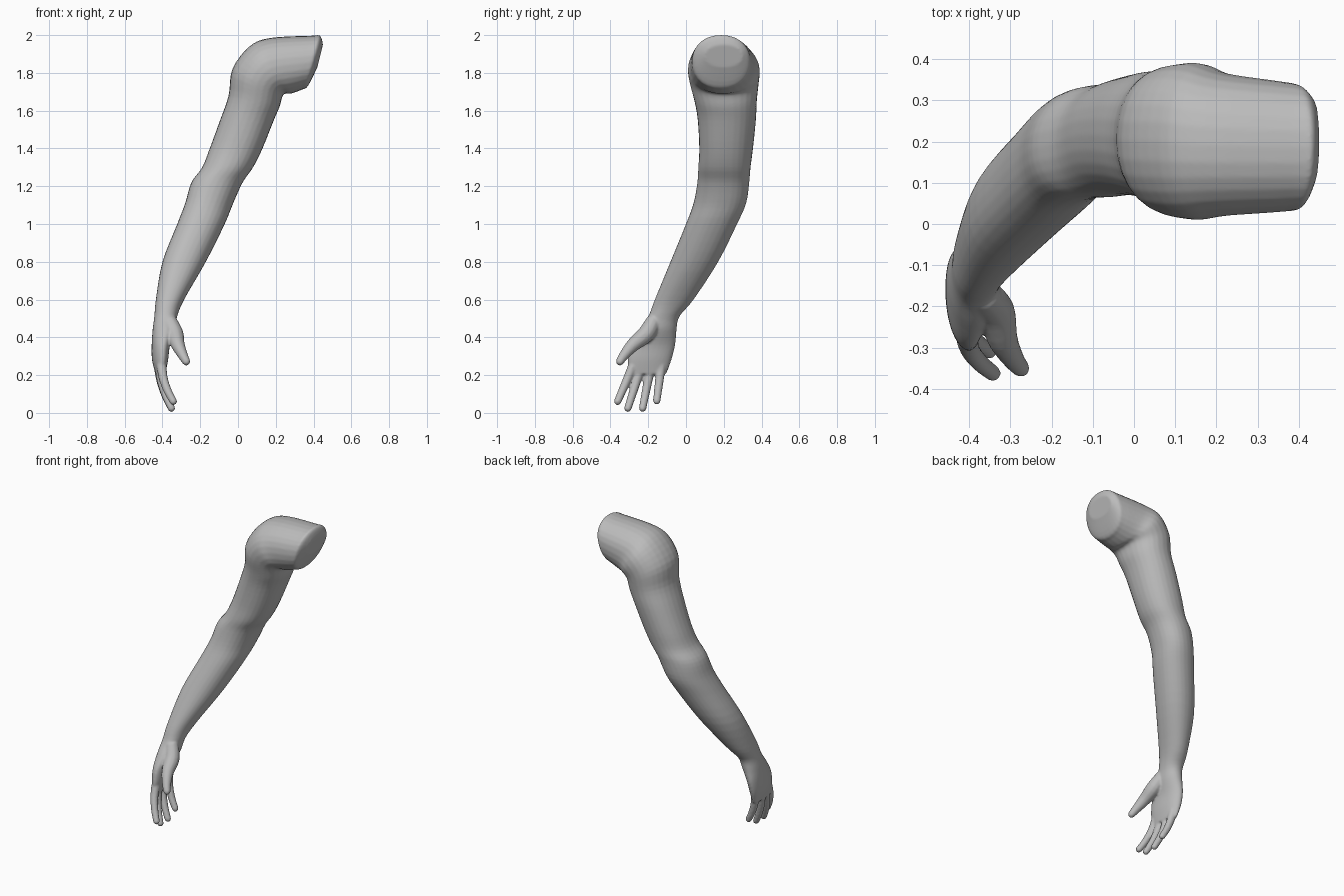
import bpy, bmesh
from math import cos, sin, pi, sqrt, copysign
from mathutils import Vector

old = bpy.data.objects.get("Cube")
if old:
    bpy.data.objects.remove(old)

SIDES = 28
STEPS = 4
bm = bmesh.new()


def spline(rows):
    """Catmull-Rom interpolation through rows of numbers."""
    rows = [Vector(r) for r in rows]
    pts = [rows[0]] + rows + [rows[-1]]
    out = []
    for a, b, c, d in zip(pts, pts[1:], pts[2:], pts[3:]):
        for i in range(STEPS):
            t = i / STEPS
            out.append(0.5 * (2 * b + (c - a) * t + (2 * a - 5 * b + 4 * c - d) * t ** 2
                              + (3 * b - a - 3 * c + d) * t ** 3))
    return out + [rows[-1]]


def loft(rings):
    """Skin a list of point rings into a closed solid."""
    rings = [[bm.verts.new(p) for p in ring] for ring in rings]
    for r, s in zip(rings, rings[1:]):
        for i in range(len(r)):
            j = (i + 1) % len(r)
            bm.faces.new((r[i], r[j], s[j], s[i]))
    bm.faces.new(rings[0][::-1])
    bm.faces.new(rings[-1])


def limb_ring(row):
    """Skewed oval between an outer and an inner point, with a depth range."""
    xo, zo, xi, zi, y0, y1, skew = row
    ring = []
    for i in range(SIDES):
        t = 2 * pi * i / SIDES
        c, s = (copysign(abs(v) ** 0.92, v) for v in (cos(t), sin(t)))
        w = skew * c + sqrt(1 - skew * skew) * s
        ring.append(((xo + xi) / 2 + (xi - xo) / 2 * c,
                     (y0 + y1) / 2 + (y1 - y0) / 2 * w,
                     (zo + zi) / 2 + (zi - zo) / 2 * c))
    return ring


def finger(rows):
    """Tapered tube with a round tip; rows are x, y, z, radius."""
    rows = spline(rows)
    pts = [Vector(r[:3]) for r in rows]
    rings = []
    for i, p in enumerate(pts):
        d = (pts[min(i + 1, len(pts) - 1)] - pts[max(i - 1, 0)]).normalized()
        u = d.cross(Vector((0, 1, 0))).normalized()
        v = d.cross(u)
        rings.append([p + rows[i][3] * (cos(k * pi / 6) * u + sin(k * pi / 6) * v)
                      for k in range(12)])
    loft(rings)
    ball = bmesh.ops.create_icosphere(bm, subdivisions=2, radius=rows[-1][3])
    bmesh.ops.translate(bm, verts=ball["verts"], vec=pts[-1])


# Shoulder stump: outer x, z, inner x, z, depth range, skew
shoulder = [
    (.45, 1.95, .42, 1.83, .10, .30, 0),
    (.435, 1.997, .37, 1.73, .04, .335, 0),
    (.39, 1.997, .335, 1.71, .03, .345, 0),
    (.17, 1.985, .28, 1.69, .02, .365, 0),
    (.06, 1.94, .25, 1.69, .01, .39, 0),
    (-.03, 1.82, .235, 1.675, .02, .385, 0),
    (-.05, 1.68, .22, 1.62, .045, .375, 0),
]

# Upper arm, forearm and palm: height, x range, depth range, skew
level = [
    (1.55, -.095, .19, .062, .37, 0),
    (1.4, -.15, .13, .07, .355, 0),
    (1.3, -.19, .08, .065, .342, .05),
    (1.22, -.247, .025, .06, .335, .1),
    (1.11, -.28, -.025, .04, .318, .15),
    (1.0, -.322, -.07, .0, .27, .15),
    (.8, -.4, -.17, -.082, .17, .15),
    (.6, -.435, -.285, -.165, .04, .1),
    (.51, -.443, -.322, -.2, -.035, 0),
    (.44, -.452, -.335, -.25, -.05, -.1),
    (.36, -.457, -.36, -.295, -.058, -.2),
    (.28, -.455, -.37, -.307, -.078, -.25),
    (.205, -.437, -.385, -.302, -.105, -.25),
]
limb = shoulder + [(a, z, b, z, y0, y1, k) for z, a, b, y0, y1, k in level]
loft([limb_ring(row) for row in spline(limb)])

# Thumb with its fleshy base
finger([(-.365, -.17, .49, .04), (-.335, -.21, .42, .046), (-.318, -.28, .36, .037),
        (-.292, -.328, .305, .027), (-.274, -.35, .272, .022)])

# Four fingers: knuckle and tip positions, curling inward
fingers = {
    "index": ((-.405, -.28, .25), (-.342, -.362, .06)),
    "middle": ((-.415, -.235, .25), (-.352, -.308, .024)),
    "ring": ((-.42, -.185, .25), (-.352, -.23, .024)),
    "little": ((-.415, -.13, .26), (-.35, -.155, .063)),
}
for knuckle, tip in fingers.values():
    a, b = Vector(knuckle), Vector(tip)
    rows = []
    for t, r in ((0, .027), (.35, .024), (.7, .022), (1, .02)):
        p = a.lerp(b, t)
        p.x -= .055 * t * (1 - t)
        rows.append((*p, r))
    finger(rows)

bmesh.ops.recalc_face_normals(bm, faces=bm.faces[:])
mesh = bpy.data.meshes.new("arm_with_hand")
bm.to_mesh(mesh)
bm.free()
arm = bpy.data.objects.new("arm_with_hand", mesh)
bpy.context.collection.objects.link(arm)
for poly in mesh.polygons:
    poly.use_smooth = True

# Fuse the parts into one soft skin
remesh = arm.modifiers.new("fuse", "REMESH")
remesh.mode = "VOXEL"
remesh.voxel_size = 0.006
remesh.use_smooth_shade = True
soften = arm.modifiers.new("soften", "SMOOTH")
soften.factor = 0.5
soften.iterations = 7

# Plain grey skin
grey = (.5, .5, .5, 1)
mat = bpy.data.materials.new("plain grey")
mat.use_nodes = True
mat.diffuse_color = grey
mat.node_tree.nodes["Principled BSDF"].inputs["Base Color"].default_value = grey
mesh.materials.append(mat)
